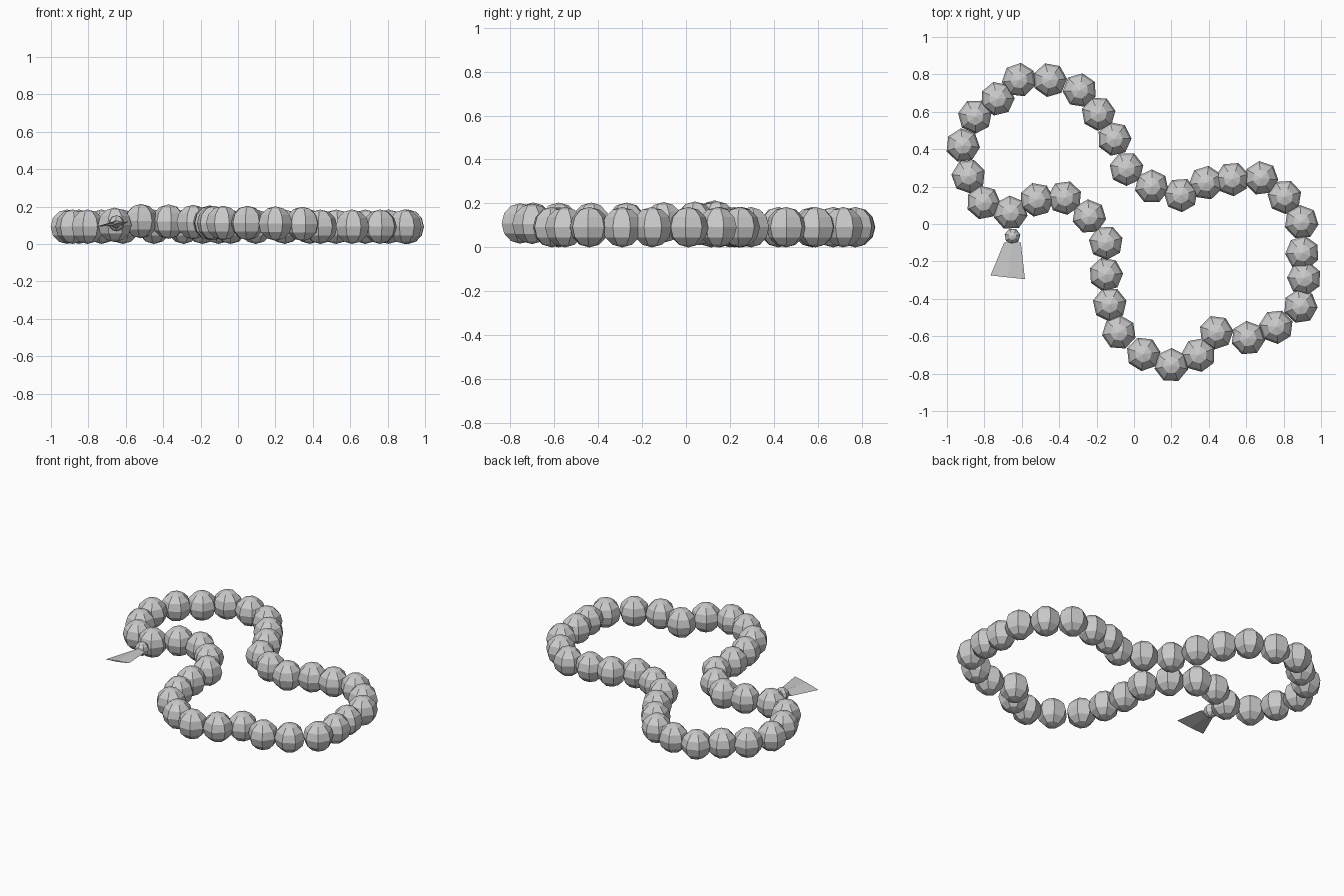
import bpy, bmesh, math
from mathutils import Matrix, Vector

if "Cube" in bpy.data.objects:
    bpy.data.objects.remove(bpy.data.objects["Cube"])

# Bead centres around the loop (x, y); the first bead carries the tassel
path = [(-.66,.06),(-.52,.13),(-.37,.14),(-.24,.04),(-.15,-.10),(-.15,-.27),(-.13,-.43),
        (-.08,-.58),(.05,-.695),(.20,-.755),(.345,-.70),(.44,-.58),(.61,-.61),(.76,-.55),
        (.89,-.44),(.91,-.29),(.90,-.155),(.895,.01),(.805,.145),(.68,.245),(.525,.24),
        (.385,.22),(.25,.155),(.095,.20),(-.04,.295),(-.105,.455),(-.19,.59),(-.29,.715),
        (-.45,.77),(-.615,.77),(-.73,.67),(-.85,.575),(-.915,.42),(-.885,.255),(-.805,.115)]
# Slight lift of the beads that do not rest on the table
lift = {0: .01, 1: .03, 2: .027, 3: .025, 4: .022, 5: .02, 6: .02, 7: .02, 8: .02, 9: .017, 10: .015}
R = 0.092


def finish(bm, name):
    bmesh.ops.recalc_face_normals(bm, faces=bm.faces)
    me = bpy.data.meshes.new(name)
    bm.to_mesh(me)
    bm.free()
    ob = bpy.data.objects.new(name, me)
    bpy.context.collection.objects.link(ob)
    return ob


def add_bead(bm, loc, r, angle, rings=6):
    m = Matrix.Translation(loc) @ Matrix.Rotation(angle, 4, 'Z')
    bmesh.ops.create_uvsphere(bm, u_segments=7, v_segments=rings, radius=r, matrix=m)


# Bead loop: seven-sided beads turned to follow the string
bm = bmesh.new()
n = len(path)
for i, (x, y) in enumerate(path):
    a, b = path[i - 1], path[(i + 1) % n]
    ang = math.atan2(b[1] - a[1], b[0] - a[0])
    add_bead(bm, (x, y, R + lift.get(i, 0)), R, ang)
finish(bm, "bead_loop")

# Small bead joining the tassel
bm = bmesh.new()
add_bead(bm, (-.65, -.065, .11), .043, .4)
finish(bm, "tassel_bead")

# Tassel: flat flared fringe, tilted sideways
bm = bmesh.new()
sections = [(-.65, -.10, .045, .02), (-.675, -.285, .092, .004)]
rings = []
for cx, cy, w, t in sections:
    along = Vector((w, -.11 * w if w > .06 else 0, .17 * w))
    up = Vector((0, 0, t))
    c = Vector((cx, cy, .105))
    rings.append([bm.verts.new(c + v) for v in (along, up, -along, -up)])
for k in range(4):
    j = (k + 1) % 4
    bm.faces.new((rings[0][k], rings[0][j], rings[1][j], rings[1][k]))
bm.faces.new(rings[0])
bm.faces.new(rings[1])
finish(bm, "tassel")
